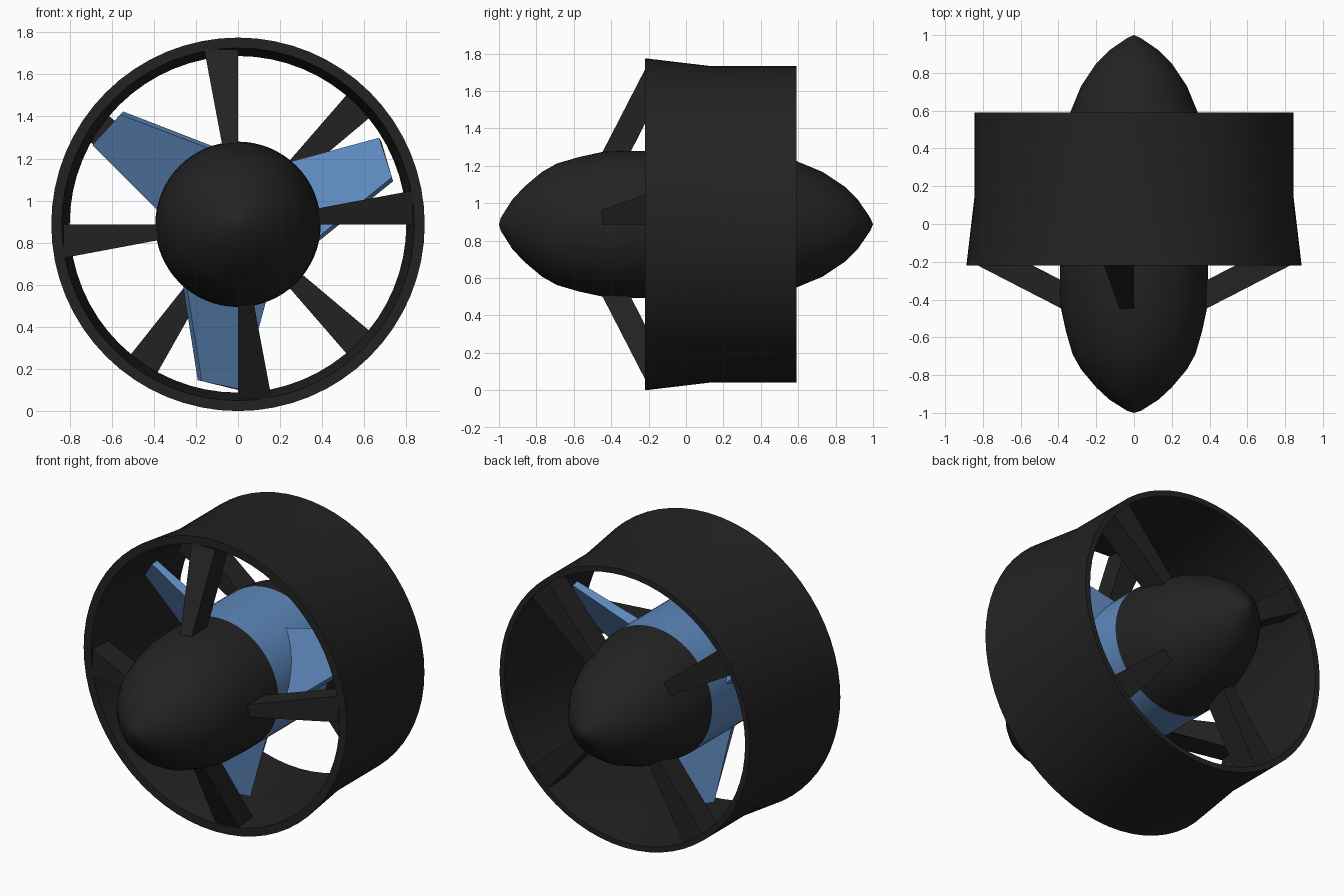
import bpy, bmesh
from math import sin, cos, radians, pi

if "Cube" in bpy.data.objects:
    bpy.data.objects.remove(bpy.data.objects["Cube"])

CZ = 0.8875  # height of the rotation axis


def material(name, rgb):
    m = bpy.data.materials.new(name)
    m.diffuse_color = (*rgb, 1)
    m.use_nodes = True
    m.node_tree.nodes["Principled BSDF"].inputs["Base Color"].default_value = m.diffuse_color
    return m


BLACK = material("charcoal", (0.0165, 0.0165, 0.0165))
BLUE = material("steel blue", (0.11, 0.245, 0.50))


def finish(bm, name, mat, smooth=None):
    bmesh.ops.recalc_face_normals(bm, faces=bm.faces)
    me = bpy.data.meshes.new(name)
    bm.to_mesh(me)
    bm.free()
    ob = bpy.data.objects.new(name, me)
    bpy.context.collection.objects.link(ob)
    me.materials.append(mat)
    if smooth:
        bpy.ops.object.select_all(action='DESELECT')
        ob.select_set(True)
        bpy.context.view_layer.objects.active = ob
        bpy.ops.object.shade_smooth_by_angle(angle=radians(smooth))
    return ob


def lathe(name, profile, mat, closed=False, n=64):
    """Spin (radius, y) points about the y axis."""
    bm = bmesh.new()
    rings = []
    for r, y in profile:
        if r == 0:
            rings.append([bm.verts.new((0, y, CZ))] * n)
        else:
            rings.append([bm.verts.new((r * cos(2 * pi * i / n), y, CZ + r * sin(2 * pi * i / n)))
                          for i in range(n)])
    pairs = list(zip(rings, rings[1:]))
    if closed:
        pairs.append((rings[-1], rings[0]))
    for a, b in pairs:
        for i in range(n):
            j = (i + 1) % n
            bm.faces.new(list(dict.fromkeys((a[i], a[j], b[j], b[i]))))
    return finish(bm, name, mat, 30)


def radial_bar(name, angle, root, tip, mat):
    """Loft two quads of (radial, tangential, y) points, turned to an angle."""
    c, s = cos(radians(angle)), sin(radians(angle))
    bm = bmesh.new()
    a, b = [[bm.verts.new((r * c - t * s, y, CZ + r * s + t * c)) for r, t, y in q]
            for q in (root, tip)]
    bm.faces.new(a)
    bm.faces.new(b)
    for i in range(4):
        j = (i + 1) % 4
        bm.faces.new((a[i], a[j], b[j], b[i]))
    return finish(bm, name, mat)


def section(r, t0, t1, y0, y1):
    return [(r, t0, y0), (r, t1, y0), (r, t1, y1), (r, t0, y1)]


# Outer duct with flared intake
lathe("duct", [(0.8875, -0.22), (0.845, 0.14), (0.845, 0.59), (0.812, 0.59),
               (0.80, 0.14), (0.838, -0.22)], BLACK, closed=True)

# Nacelle: nose, rotating hub band, tail cone
lathe("nose", [(0, -1.0), (0.035, -0.99), (0.13, -0.93), (0.20, -0.865), (0.28, -0.77),
               (0.325, -0.69), (0.36, -0.57), (0.388, -0.44), (0.393, -0.30),
               (0.393, -0.17), (0, -0.17)], BLACK)
lathe("rotor_hub", [(0, -0.17), (0.393, -0.17), (0.393, 0.31), (0, 0.31)], BLUE)
lathe("tail_cone", [(0, 0.31), (0.393, 0.31), (0.378, 0.45), (0.338, 0.59), (0.28, 0.73),
                    (0.20, 0.85), (0.13, 0.92), (0.035, 0.985), (0, 1.0)], BLACK)

# Front struts: raked back from the nose to the intake lip
for k in range(4):
    radial_bar(f"front_strut_{k + 1}", 90 * k,
               section(0.36, 0, 0.072, -0.46, -0.31),
               section(0.83, 0, 0.16, -0.218, -0.07), BLACK)

# Rear struts: unevenly spaced stators at the outlet
for k, ang in enumerate((44.5, 145.5, 236, 315.5)):
    radial_bar(f"rear_strut_{k + 1}", ang,
               section(0.31, -0.038, 0.038, 0.43, 0.58),
               section(0.815, -0.078, 0.078, 0.43, 0.58), BLACK)

# Rotor blades: wide pitched root, narrow tip
for k in range(3):
    root, tip = [], []
    for deg, r, y in ((-10, 0.38, -0.13), (51, 0.38, 0.10), (47, 0.38, 0.16), (-14, 0.38, -0.07)):
        root.append((r * cos(radians(deg)), r * sin(radians(deg)), y))
    for deg, r, y in ((17, 0.765, -0.03), (31.5, 0.787, 0.09), (30, 0.787, 0.12), (15.5, 0.765, 0.0)):
        tip.append((r * cos(radians(deg)), r * sin(radians(deg)), y))
    radial_bar(f"rotor_blade_{k + 1}", 120 * k, root, tip, BLUE)
